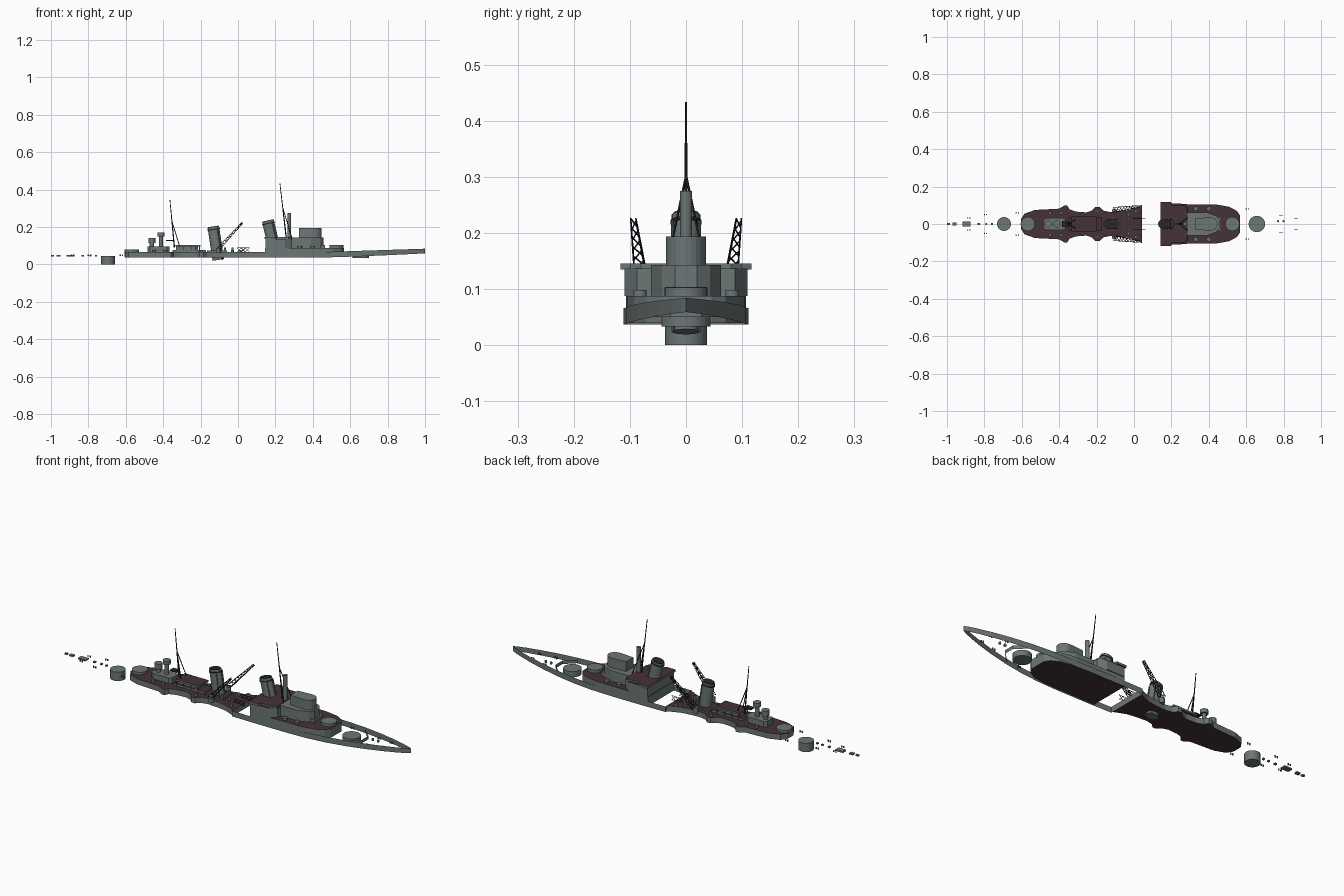
import bpy, bmesh, math
from mathutils import Vector

if "Cube" in bpy.data.objects:
    bpy.data.objects.remove(bpy.data.objects["Cube"])


def mat(name, rgb):
    m = bpy.data.materials.new(name)
    m.diffuse_color = (*rgb, 1)
    m.use_nodes = True
    m.node_tree.nodes["Principled BSDF"].inputs["Base Color"].default_value = m.diffuse_color
    return m


GREY = mat("hull grey", (0.15, 0.18, 0.18))
DECK = mat("deck brown", (0.058, 0.032, 0.04))
DARK = mat("dark metal", (0.02, 0.02, 0.022))


def finish(name, bm, mats, smooth=False):
    me = bpy.data.meshes.new(name)
    bm.to_mesh(me)
    bm.free()
    for m in mats:
        me.materials.append(m)
    ob = bpy.data.objects.new(name, me)
    bpy.context.collection.objects.link(ob)
    if smooth:
        bpy.ops.object.select_all(action='DESELECT')
        ob.select_set(True)
        bpy.context.view_layer.objects.active = ob
        bpy.ops.object.shade_smooth_by_angle(angle=math.radians(35))
    return ob


def prism(name, half, z0, z1, side=GREY, top=None):
    """Extrude an outline mirrored across y=0; horizontal faces take the top colour."""
    pts = half + [(x, -y) for x, y in reversed(half) if y > 0]
    bm = bmesh.new()
    f = bm.faces.new([bm.verts.new((x, y, z0)) for x, y in pts])
    ext = bmesh.ops.extrude_face_region(bm, geom=[f])['geom']
    for v in ext:
        if isinstance(v, bmesh.types.BMVert):
            v.co.z = z1
    bmesh.ops.recalc_face_normals(bm, faces=bm.faces)
    for f in bm.faces:
        f.material_index = 1 if abs(f.normal.z) > 0.5 else 0
    return finish(name, bm, [side, top or side])


def add_tube(bm, a, b, r0, r1, n=24, sy=1.0):
    a, b = Vector(a), Vector(b)
    q = Vector((0, 0, 1)).rotation_difference(b - a)
    g = bmesh.ops.create_cone(bm, cap_ends=True, segments=n, radius1=r0, radius2=r1,
                              depth=(b - a).length)
    for v in g['verts']:
        v.co.y *= sy
        v.co = q @ v.co + (a + b) / 2


def tube(name, a, b, r0, r1=None, m=GREY, n=28, sy=1.0):
    bm = bmesh.new()
    add_tube(bm, a, b, r0, r0 if r1 is None else r1, n, sy)
    return finish(name, bm, [m], n > 8)


def drum(name, x, y, r, z0, z1, m=GREY):
    return tube(name, (x, y, z0), (x, y, z1), r, m=m)


def rods(name, segs, r, m=GREY):
    bm = bmesh.new()
    for a, b in segs:
        add_tube(bm, a, b, r, r, 5)
    return finish(name, bm, [m])


def box(name, x0, x1, y, z0, z1, m=GREY, top=None):
    return prism(name, [(x0, y), (x1, y)], z0, z1, m, top)


# open forecastle bulwark with a cross wall at its aft end
half = [(0.042, 0.109), (0.2, 0.111), (0.35, 0.111), (0.48, 0.107), (0.58, 0.100), (0.68, 0.087),
        (0.78, 0.068), (0.87, 0.046), (0.94, 0.025), (0.985, 0.008), (1.0, 0)]
loop = half + [(x, -y) for x, y in reversed(half[:-1])]
bm = bmesh.new()
low, high = [], []
for x, y in loop:
    t = max(0, (x - 0.45) / 0.55)
    low.append(bm.verts.new((x, y, 0.037 + 0.022 * t ** 1.3)))
    high.append(bm.verts.new((x, y, 0.066 + 0.018 * t)))
for i in range(len(loop)):
    j = (i + 1) % len(loop)
    bm.faces.new((low[j], low[i], high[i], high[j]))
bmesh.ops.recalc_face_normals(bm, faces=bm.faces)
finish("bow_bulwark", bm, [GREY])

# forward superstructure
prism("forward_deckhouse", [(0.145, 0.107), (0.44, 0.104), (0.51, 0.092), (0.55, 0.07), (0.567, 0.045)],
      0.04, 0.088, GREY, DECK)
prism("bridge_base", [(0.147, 0.110), (0.25, 0.110), (0.29, 0.087)], 0.088, 0.137, GREY, DECK)
prism("bridge_wings", [(0.142, 0.117), (0.198, 0.117), (0.205, 0.1), (0.27, 0.1), (0.285, 0.08)],
      0.135, 0.146, GREY, DECK)
prism("lower_bridge", [(0.27, 0.04), (0.29, 0.062), (0.39, 0.062), (0.44, 0.043), (0.457, 0.02)],
      0.088, 0.143)
arc = [(0.405 + 0.042 * math.sin(a), 0.036 * math.cos(a)) for a in [i * math.pi / 12 for i in range(7)]]
prism("bridge_tower", [(0.325, 0.03)] + arc[:-1] + [(0.447, 0)], 0.14, 0.194)
box("bridge_front_ledge", 0.43, 0.465, 0.037, 0.088, 0.104)
drum("director_column", 0.274, 0, 0.0105, 0.14, 0.275)
for s in (-1, 1):
    for x in (0.33, 0.4):
        drum("deck_gun_tub", x, s * 0.082, 0.012, 0.088, 0.098)

# gun barbettes
drum("barbette_bow", 0.657, 0, 0.044, 0.033, 0.062)
drum("barbette_upper_bow", 0.526, 0, 0.038, 0.08, 0.103)
drum("barbette_upper_stern", -0.568, 0, 0.038, 0.04, 0.08)
drum("barbette_stern", -0.695, 0, 0.037, 0, 0.046)

# breakwater on the forecastle
for s in (-1, 1):
    bm = bmesh.new()
    p = [(0.68, s * 0.08), (0.735, s * 0.028), (0.735, 0)]
    rows = [[bm.verts.new((x, y, z)) for x, y in p] for z in (0.05, 0.068)]
    for i in range(2):
        bm.faces.new((rows[0][i], rows[0][i + 1], rows[1][i + 1], rows[1][i]))
    finish("breakwater", bm, [GREY])

# raked funnels with dark caps
def funnel(name, a, b, r):
    a, b = Vector(a), Vector(b)
    d = (b - a).normalized()
    tube(name, a, b, r, r, sy=0.8)
    tube(name + "_rim", b - d * 0.016, b - d * 0.010, r * 1.08, m=DARK, sy=0.8)
    tube(name + "_cap", b - d * 0.001, b + d * 0.003, r * 0.9, m=DARK, sy=0.8)
    for s in (-1, 1):
        o = Vector((r * 0.7, s * r * 0.75, 0))
        tube(name + "_steam_pipe", a + o, b + o - d * 0.01, 0.003, n=8)


funnel("fore_funnel", (0.182, 0, 0.14), (0.160, 0, 0.232), 0.032)
funnel("aft_funnel", (-0.105, 0, 0.024), (-0.132, 0, 0.2), 0.031)

# long aft deck with scalloped sponsons
prism("aft_deck", [(-0.605, 0.025), (-0.585, 0.055), (-0.53, 0.075), (-0.40, 0.082), (-0.37, 0.100),
                   (-0.357, 0.100), (-0.345, 0.078), (-0.31, 0.066), (-0.255, 0.062), (-0.225, 0.072),
                   (-0.205, 0.092), (-0.185, 0.092), (-0.165, 0.072), (-0.13, 0.064), (-0.07, 0.068),
                   (-0.02, 0.076), (0.015, 0.090), (0.042, 0.102)], 0.038, 0.067, GREY, DECK)

# aft control position
prism("aft_house", [(-0.485, 0.02), (-0.47, 0.032), (-0.38, 0.032), (-0.365, 0.02)], 0.065, 0.096)
drum("aft_director_low", -0.46, 0, 0.012, 0.095, 0.12)
drum("aft_director_low_head", -0.46, 0, 0.019, 0.115, 0.142)
drum("aft_director_post", -0.412, 0, 0.010, 0.095, 0.155)
drum("aft_director_head", -0.412, 0, 0.019, 0.15, 0.170)
box("searchlight_platform", -0.385, -0.345, 0.015, 0.124, 0.130, DARK)

# boat deck amidships
box("midship_house", -0.35, -0.17, 0.034, 0.065, 0.078, GREY, DECK)
box("boat_deck_house", -0.33, -0.215, 0.026, 0.078, 0.096)
box("boat_deck", -0.335, -0.2, 0.04, 0.096, 0.105, GREY, DECK)
box("funnel_casing", -0.165, -0.06, 0.04, 0.065, 0.074, GREY, DECK)
for s in (-1, 1):
    rods("boat_deck_posts", [((x, s * 0.036, 0.067), (x, s * 0.036, 0.097))
                             for x in (-0.33, -0.29, -0.25, -0.205)], 0.0025)
    for x, y in ((-0.45, 0.058), (-0.39, 0.06), (-0.195, 0.07), (-0.03, 0.05), (0.01, 0.07)):
        drum("gun_pedestal", x, s * y, 0.008, 0.066, 0.078)
    for x in (-0.22, -0.07, -0.03):
        tube("ventilator", (x, s * 0.03, 0.066), (x, s * 0.03, 0.09), 0.006, n=12)

# tripod masts
def mast(name, base, top, join, spread):
    base, top = Vector(base), Vector(top)
    tube(name, base, top, 0.0035, 0.0018, DARK, 8)
    j = base.lerp(top, join)
    rods(name + "_legs", [(base + Vector((0.03, s * spread, 0)), j) for s in (-1, 1)], 0.0022, DARK)


mast("foremast", (0.258, 0, 0.143), (0.224, 0, 0.433), 0.55, 0.034)
mast("mainmast", (-0.340, 0, 0.09), (-0.364, 0, 0.345), 0.55, 0.025)

# lattice crane jibs on both sides
for s in (-1, 1):
    drum("crane_post", -0.105, s * 0.07, 0.013, 0.06, 0.088)
    a, b = Vector((-0.105, s * 0.076, 0.085)), Vector((0.025, s * 0.094, 0.224))
    d = (b - a).normalized()
    u = Vector((0, 1, 0))
    w = d.cross(u).normalized()

    def node(t, i, j):
        k = 1 - 0.65 * t
        return a.lerp(b, t) + u * i * 0.013 * k + w * j * 0.009 * k
    corners = [(-1, -1), (1, -1), (1, 1), (-1, 1)]
    segs = [(node(0, *c), node(1, *c)) for c in corners]
    for n in range(8):
        for k in range(4):
            segs.append((node(n / 8, *corners[k]), node((n + 1) / 8, *corners[(k + 1) % 4])))
    rods("crane_jib", segs, 0.0014, DARK)

    # catapult truss beside the break in the deck
    segs = []
    for z in (0.066, 0.088):
        segs.append(((-0.005, s * 0.03, z), (0.062, s * 0.03, z)))
    for i in range(3):
        x = -0.005 + i * 0.022
        segs += [((x, s * 0.03, 0.066), (x + 0.022, s * 0.03, 0.088)),
                 ((x, s * 0.03, 0.088), (x + 0.022, s * 0.03, 0.066))]
    rods("catapult_truss", segs, 0.0012, DARK)

# bollards, hatches and capstans on the missing bow and stern decks
for s in (-1, 1):
    for x, y, z in ((0.60, 0.08, 0.05), (0.78, 0.045, 0.058), (0.86, 0.03, 0.062),
                    (-0.63, 0.06, 0.044), (-0.80, 0.05, 0.044), (-0.89, 0.032, 0.045)):
        for dx in (0, 0.012):
            tube("bollard", (x + dx, s * y, z), (x + dx, s * y, z + 0.009), 0.0035, n=8)
for x in (0.77, 0.80):
    tube("bow_capstan", (x, 0.015, 0.058), (x, 0.015, 0.068), 0.006, n=12)
for x, rx, ry in ((-0.895, 0.022, 0.014), (-0.96, 0.011, 0.009), (-0.992, 0.008, 0.006),
                  (-0.83, 0.006, 0.006), (-0.79, 0.005, 0.005), (-0.76, 0.005, 0.005)):
    box("stern_hatch", x - rx, x + rx, ry, 0.043, 0.050)
